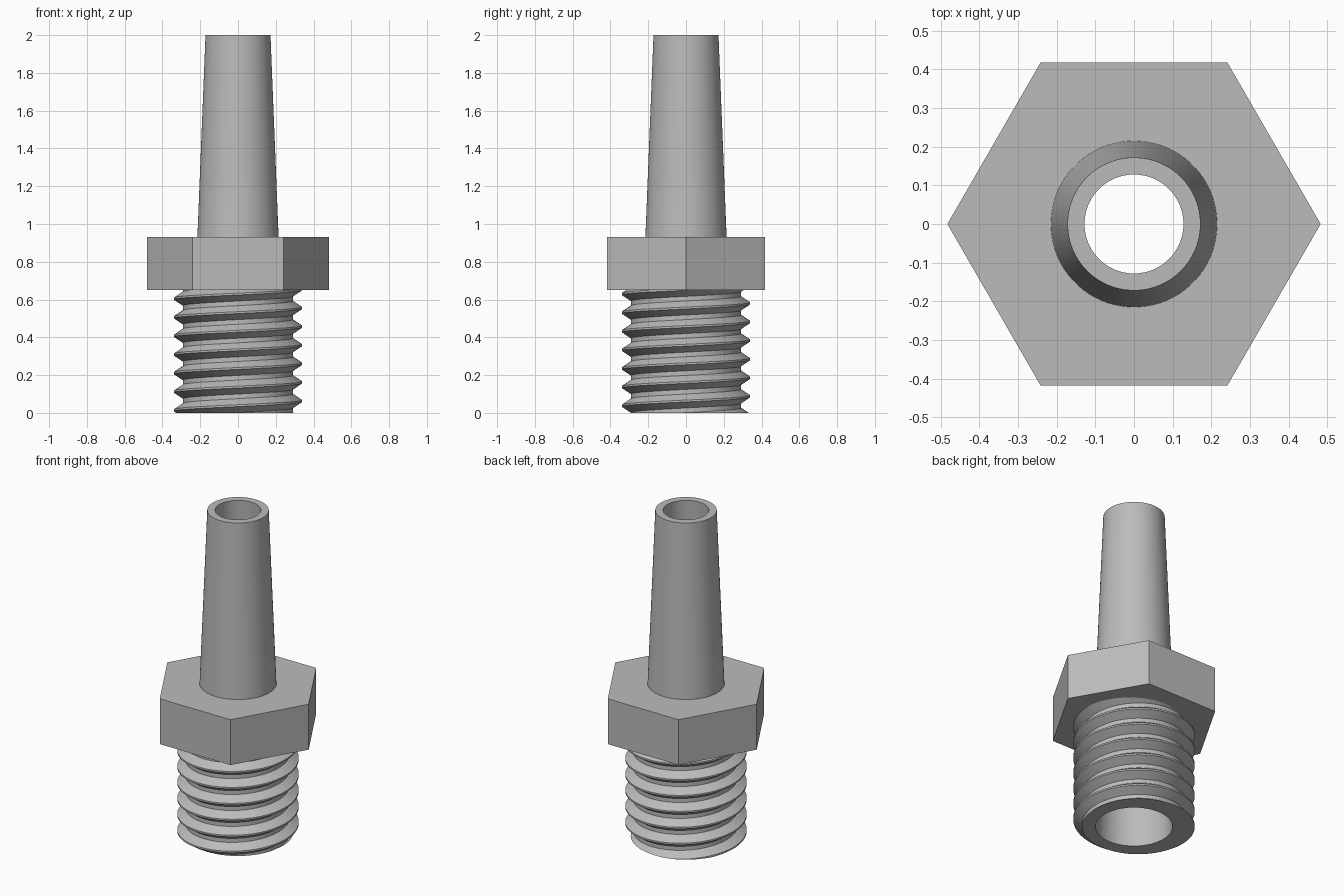
import bpy, bmesh
from math import sin, cos, tau
from mathutils import Vector

cube = bpy.data.objects.get("Cube")
if cube:
    bpy.data.objects.remove(cube, do_unlink=True)

grey = bpy.data.materials.new("plain_grey")
grey.use_nodes = True
colour = (0.5, 0.5, 0.5, 1)
grey.diffuse_color = colour
grey.node_tree.nodes["Principled BSDF"].inputs["Base Color"].default_value = colour

SEGMENTS = 96
HEX_BOTTOM, HEX_TOP, HEIGHT = 0.65, 0.93, 2.0
BORE_BOTTOM, BORE_TOP = 0.215, 0.128


def finish(name, bm, smooth=True):
    mesh = bpy.data.meshes.new(name)
    bm.to_mesh(mesh)
    bm.free()
    mesh.materials.append(grey)
    obj = bpy.data.objects.new(name, mesh)
    bpy.context.collection.objects.link(obj)
    if smooth:
        bpy.ops.object.select_all(action='DESELECT')
        obj.select_set(True)
        bpy.context.view_layer.objects.active = obj
        bpy.ops.object.shade_smooth_by_angle(angle=0.4)
    return obj


def lathe(name, profile, sides, smooth=True):
    """Turn a (radius, height) profile around the z axis."""
    bm = bmesh.new()
    rings = [[bm.verts.new((r * cos(tau * i / sides), r * sin(tau * i / sides), z))
              for i in range(sides)] for r, z in profile]
    for low, high in zip(rings, rings[1:]):
        for i in range(sides):
            j = (i + 1) % sides
            bm.faces.new((low[i], low[j], high[j], high[i]))
    return finish(name, bm, smooth)


# Tapered spout with its rim, and the tapering bore running to the bottom
lathe("tapered_spout", [(0.215, HEX_TOP), (0.172, HEIGHT), (BORE_TOP, HEIGHT)], SEGMENTS)
lathe("bore", [(BORE_TOP, HEIGHT), (BORE_BOTTOM, 0)], SEGMENTS)

# Hexagonal collar; its inner openings are hidden by the spout and the thread
lathe("hex_collar", [(0.28, HEX_BOTTOM), (0.483, HEX_BOTTOM),
                     (0.483, HEX_TOP), (0.208, HEX_TOP)], 6, smooth=False)


def screw_thread():
    """Right-handed helical thread, trimmed flat at both ends."""
    pitch, root, crest = 0.0985, 0.292, 0.34
    section = [(root, -0.037), (crest, -0.005), (crest, 0.005), (root, 0.037)]
    start = 0.063 - 2 * pitch
    bm = bmesh.new()
    steps = []
    for s in range(SEGMENTS * 10):
        a = tau * s / SEGMENTS
        z = start + pitch * s / SEGMENTS
        steps.append([bm.verts.new((r * cos(a), r * sin(a), z + dz)) for r, dz in section])
    for s in range(len(steps) - 1):
        here, there = steps[s], steps[s + 1]
        for k in range(3):
            bm.faces.new((here[k], there[k], there[k + 1], here[k + 1]))
        # Root band joining this turn to the next one
        if s + SEGMENTS + 1 < len(steps):
            up, up_next = steps[s + SEGMENTS][0], steps[s + SEGMENTS + 1][0]
            bm.faces.new((here[3], there[3], up_next, up))

    def trim(z, direction):
        geom = bm.verts[:] + bm.edges[:] + bm.faces[:]
        cut = bmesh.ops.bisect_plane(bm, geom=geom, plane_co=(0, 0, z),
                                     plane_no=(0, 0, direction), clear_outer=True)
        return [e for e in cut["geom_cut"] if isinstance(e, bmesh.types.BMEdge)]

    trim(HEX_BOTTOM + 0.005, 1)
    outline = trim(0, -1)

    # Flat end face between the thread outline and the bore
    ring = bmesh.ops.create_circle(bm, segments=SEGMENTS, radius=BORE_BOTTOM)["verts"]
    inner = list({e for v in ring for e in v.link_edges})
    filled = bmesh.ops.triangle_fill(bm, edges=outline + inner, use_beauty=True,
                                     normal=Vector((0, 0, -1)))
    for face in filled["geom"]:
        if isinstance(face, bmesh.types.BMFace):
            face.normal_update()
            if face.normal.z > 0:
                face.normal_flip()
    return finish("screw_thread", bm)


screw_thread()
